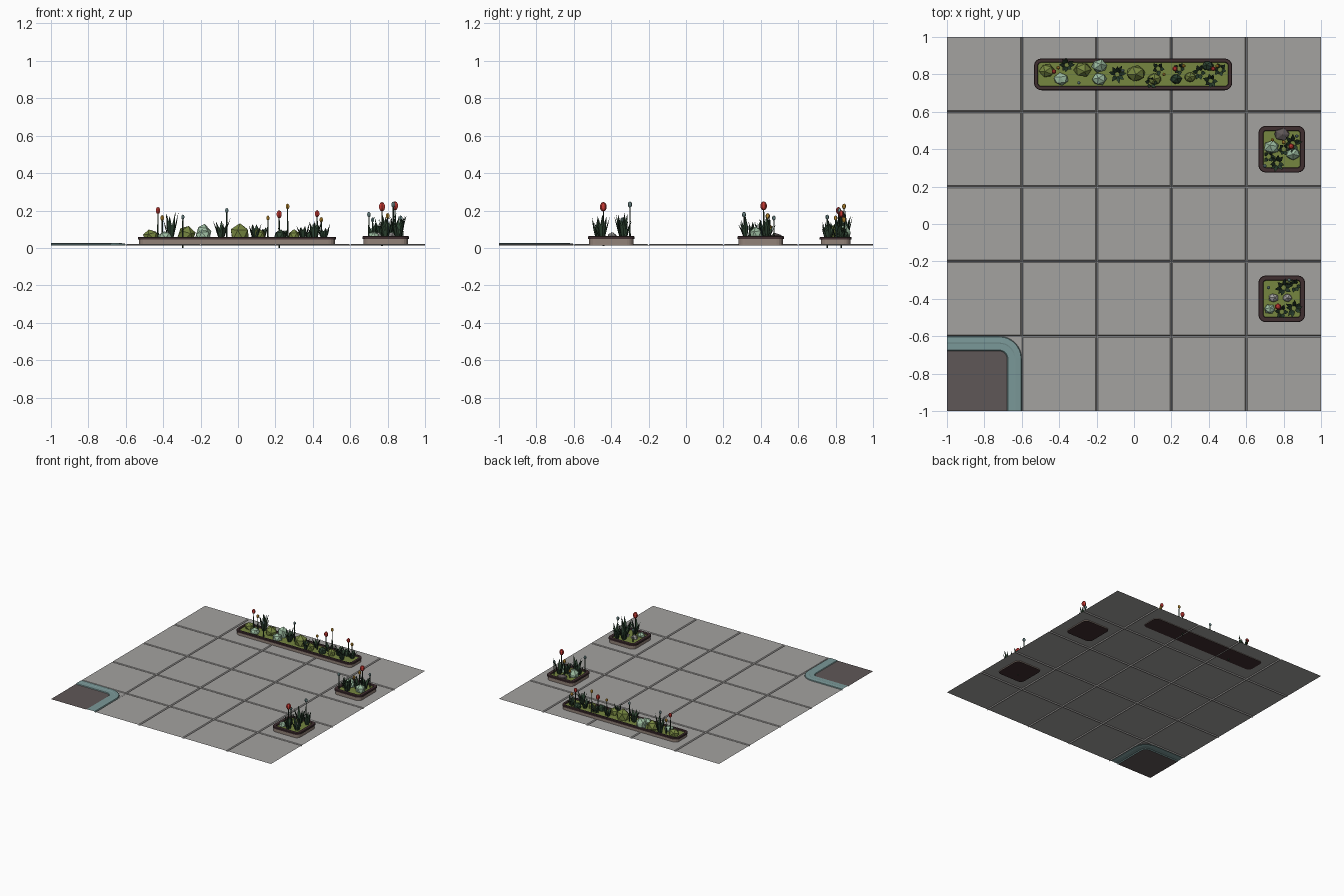
import bpy, bmesh, math, random
from mathutils import Vector, Matrix

if "Cube" in bpy.data.objects:
    bpy.data.objects.remove(bpy.data.objects["Cube"])

random.seed(7)


def mat(name, r, g, b):
    m = bpy.data.materials.new(name)
    m.diffuse_color = [((c / 255 + 0.055) / 1.055) ** 2.4 for c in (r, g, b)] + [1]
    m.use_nodes = True
    m.node_tree.nodes["Principled BSDF"].inputs["Base Color"].default_value = m.diffuse_color
    return m


TILE = mat("paving grey", 164, 162, 160)
ROAD = mat("road brown grey", 95, 87, 87)
CURB = mat("curb teal", 122, 152, 152)
WALL = mat("planter taupe", 145, 130, 120)
RIM = mat("rim dark brown", 64, 46, 48)
MOSS = mat("moss olive", 118, 134, 64)
LEAF = mat("leaf dark green", 44, 66, 48)
PALE = mat("pale green", 160, 192, 164)
RED = mat("flower red", 200, 58, 52)
GOLD = mat("flower gold", 196, 146, 52)


def finish(name, bm, mats, normals=True):
    if normals:
        bmesh.ops.recalc_face_normals(bm, faces=bm.faces[:])
    me = bpy.data.meshes.new(name)
    bm.to_mesh(me)
    bm.free()
    for m in mats:
        me.materials.append(m)
    ob = bpy.data.objects.new(name, me)
    bpy.context.collection.objects.link(ob)
    return ob


def bridge(bm, a, b, mi=0, closed=True):
    n = len(a)
    for i in range(n if closed else n - 1):
        j = (i + 1) % n
        bm.faces.new((a[i], a[j], b[j], b[i])).material_index = mi


# paved ground: one sheet with V grooves between the tiles
lines = (-0.6, -0.2, 0.2, 0.6)
cuts = [-1] + [c + d for c in lines for d in (-0.007, 0, 0.007)] + [1]
bm = bmesh.new()
grid = [[bm.verts.new((x, y, 0.014 if x in lines or y in lines else 0.022)) for y in cuts] for x in cuts]
for i in range(len(cuts) - 1):
    for j in range(len(cuts) - 1):
        if i >= 2 or j >= 2:      # leave the road corner open
            bm.faces.new((grid[i][j], grid[i + 1][j], grid[i + 1][j + 1], grid[i][j + 1]))
finish("paved_ground", bm, [TILE], False)


# road corner with rounded curb
def corner(off):
    pts = [(-1, -0.6 - off)]
    for k in range(9):
        a = math.radians(90 - k * 90 / 8)
        r = 0.12 - off
        pts.append((-0.72 + r * math.cos(a), -0.72 + r * math.sin(a)))
    return pts + [(-0.6 - off, -1)]


bm = bmesh.new()
rings = [[bm.verts.new((x, y, z)) for x, y in corner(o)] for o, z in
         ((0, 0.014), (0.004, 0.024), (0.034, 0.026), (0.04, 0.024), (0.074, 0.024), (0.08, 0.018))]
for a, b in zip(rings, rings[1:]):
    bridge(bm, b, a, 0, False)
finish("corner_curb", bm, [CURB], False)

bm = bmesh.new()
bm.faces.new([bm.verts.new((x, y, 0.02)) for x, y in corner(0.079)[::-1] + [(-1, -1)]][::-1])
finish("road", bm, [ROAD], False)

bm = bmesh.new()
bm.faces.new([bm.verts.new((x, y, 0.018)) for x, y in corner(0)[1:-1][::-1] + [(-0.6, -0.6)]])
finish("corner_paving", bm, [TILE], False)


# planters: rounded box lofted through inset rings
def rounded(w, d, r, inset):
    pts = []
    for q, (sx, sy) in enumerate(((1, 1), (-1, 1), (-1, -1), (1, -1))):
        for k in range(5):
            a = math.radians(q * 90 + k * 22.5)
            rr = max(r - inset, 0.012)
            pts.append((sx * (w / 2 - inset - rr) + rr * math.cos(a),
                        sy * (d / 2 - inset - rr) + rr * math.sin(a)))
    return pts


def planter(name, cx, cy, w, d, base, top, rim):
    bm = bmesh.new()
    prof = [(0.006, base), (0.006, top - 0.015), (0, top - 0.014), (0, top - 0.003), (0.003, top),
            (rim - 0.003, top), (rim, top - 0.008)]
    rings = [[bm.verts.new((cx + x, cy + y, z)) for x, y in rounded(w, d, 0.04, o)] for o, z in prof]
    for k in range(len(rings) - 1):
        bridge(bm, rings[k], rings[k + 1], 0 if k == 0 else 1)
    bm.faces.new(rings[-1]).material_index = 2
    bm.faces.new(rings[0][::-1]).material_index = 1
    finish(name, bm, [WALL, RIM, MOSS])


planter("long_planter", -0.005, 0.8, 1.06, 0.17, 0.018, 0.059, 0.022)
planter("back_square_planter", 0.79, 0.4, 0.25, 0.25, 0.014, 0.063, 0.028)
planter("front_square_planter", 0.79, -0.4, 0.25, 0.25, 0.014, 0.063, 0.028)


# faceted round shrubs and stones: x, y, radius, top height
def rocks(name, m, items):
    bm = bmesh.new()
    for x, y, r, top in items:
        h = (top - 0.045) / 1.5
        M = (Matrix.Translation((x, y, 0.045 + h * 0.5)) @ Matrix.Diagonal((r, r * 0.85, h, 1))
             @ Matrix.Rotation(random.uniform(0, 6), 4, "Z") @ Matrix.Rotation(random.uniform(-.4, .4), 4, "X"))
        bmesh.ops.create_icosphere(bm, subdivisions=1, radius=1, matrix=M)
    finish(name, bm, [m])


rocks("olive_shrubs", MOSS, [(-0.465, 0.82, 0.045, 0.1), (-0.275, 0.825, 0.05, 0.12), (0.01, 0.805, 0.055, 0.132),
                             (0.11, 0.775, 0.04, 0.105), (0.3, 0.785, 0.034, 0.1)])
rocks("pale_shrubs", PALE, [(-0.39, 0.775, 0.042, 0.09), (-0.185, 0.845, 0.045, 0.13), (-0.185, 0.775, 0.042, 0.1),
                            (0.735, 0.41, 0.045, 0.12), (0.85, 0.375, 0.042, 0.115), (0.725, -0.455, 0.032, 0.09)])
rocks("dark_shrubs", LEAF, [(0.225, 0.775, 0.034, 0.1), (0.395, 0.845, 0.034, 0.1)])
rocks("grey_stones", TILE, [(0.745, -0.395, 0.03, 0.085), (0.82, -0.395, 0.028, 0.085)])
rocks("flat_stone", ROAD, [(0.79, 0.48, 0.045, 0.08)])


# spiky leaf tufts: x, y, top height, spread, blade count
def blade(bm, base, tip, w):
    axis = tip - base
    mid = base + axis * 0.45 + Vector((0, 0, 0.012))
    side = Vector((-axis.y, axis.x, 0)).normalized()
    out = side.cross(Vector((0, 0, 1)))

    def ring(p, s):
        return [bm.verts.new(p + side * s), bm.verts.new(p + out * s * 0.5), bm.verts.new(p - side * s)]
    a, b, t = ring(base, w * 0.6), ring(mid, w), bm.verts.new(tip)
    bridge(bm, a, b)
    for i in range(3):
        bm.faces.new((b[i], b[(i + 1) % 3], t))


def tufts(name, items):
    bm = bmesh.new()
    for x, y, top, spread, n in items:
        for k in range(n):
            a = k * 2 * math.pi / n + random.uniform(-0.3, 0.3)
            f = random.uniform(0.6, 1)
            d = Vector((math.cos(a), math.sin(a), 0))
            base = Vector((x, y, 0.045)) + d * 0.01
            tip = Vector((x, y, 0.045 + (top - 0.045) * (1.0 if k == 0 else f))) + d * spread * (1.35 - 0.6 * f)
            blade(bm, base, tip, 0.011)
    finish(name, bm, [LEAF])


tufts("long_planter_leaves", [(-0.36, 0.85, 0.2, 0.045, 8), (-0.09, 0.8, 0.16, 0.055, 8), (0.09, 0.755, 0.13, 0.04, 6),
                              (0.13, 0.83, 0.13, 0.04, 5), (0.24, 0.83, 0.11, 0.04, 5), (0.35, 0.81, 0.14, 0.045, 6),
                              (0.41, 0.765, 0.15, 0.045, 7), (0.46, 0.825, 0.13, 0.04, 6)])
tufts("back_square_leaves", [(0.765, 0.325, 0.175, 0.05, 8), (0.85, 0.43, 0.17, 0.055, 8), (0.80, 0.40, 0.15, 0.04, 6),
                             (0.72, 0.36, 0.14, 0.04, 5)])
tufts("front_square_leaves", [(0.80, -0.34, 0.19, 0.055, 8), (0.855, -0.45, 0.18, 0.055, 8),
                              (0.86, -0.33, 0.165, 0.045, 6), (0.79, -0.47, 0.17, 0.045, 6)])


# flowers: stem plus faceted bud: x, y, bud height, bud radius, stem foot
def flowers(name, m, items):
    bm = bmesh.new()
    for x, y, z, r, foot in items:
        L = z - foot
        bmesh.ops.create_cone(bm, cap_ends=True, segments=5, radius1=0.005, radius2=0.003, depth=L,
                              matrix=Matrix.Translation((x, y, foot + L / 2)))
        for f in bm.faces:
            if f.material_index == 0:
                f.material_index = 1
        faces_before = set(bm.faces)
        bmesh.ops.create_uvsphere(bm, u_segments=6, v_segments=5, radius=1,
                                  matrix=Matrix.Translation((x, y, z)) @ Matrix.Diagonal((r, r, r * 1.35, 1)))
        for f in bm.faces:
            if f not in faces_before:
                f.material_index = 2
    finish(name, bm, [LEAF, LEAF, m])


flowers("red_flowers", RED, [(-0.428, 0.815, 0.2, 0.014, 0.04), (0.22, 0.83, 0.18, 0.016, 0.0),
                             (0.423, 0.83, 0.183, 0.014, 0.04), (0.84, 0.415, 0.225, 0.018, 0.04),
                             (0.77, -0.442, 0.22, 0.019, 0.01)])
flowers("gold_flowers", GOLD, [(-0.405, 0.835, 0.16, 0.011, 0.04), (0.16, 0.8, 0.16, 0.01, 0.04),
                               (0.265, 0.845, 0.222, 0.011, 0.04), (0.445, 0.845, 0.15, 0.011, 0.04),
                               (0.80, 0.437, 0.17, 0.012, 0.04), (0.74, 0.45, 0.11, 0.01, 0.04)])
flowers("grey_buds", CURB, [(-0.295, 0.755, 0.165, 0.01, 0.0), (-0.06, 0.82, 0.2, 0.01, 0.04),
                            (0.70, 0.31, 0.178, 0.011, 0.04), (0.83, -0.3, 0.232, 0.012, 0.04),
                            (0.87, 0.47, 0.16, 0.01, 0.04), (0.72, -0.34, 0.15, 0.01, 0.04)])
